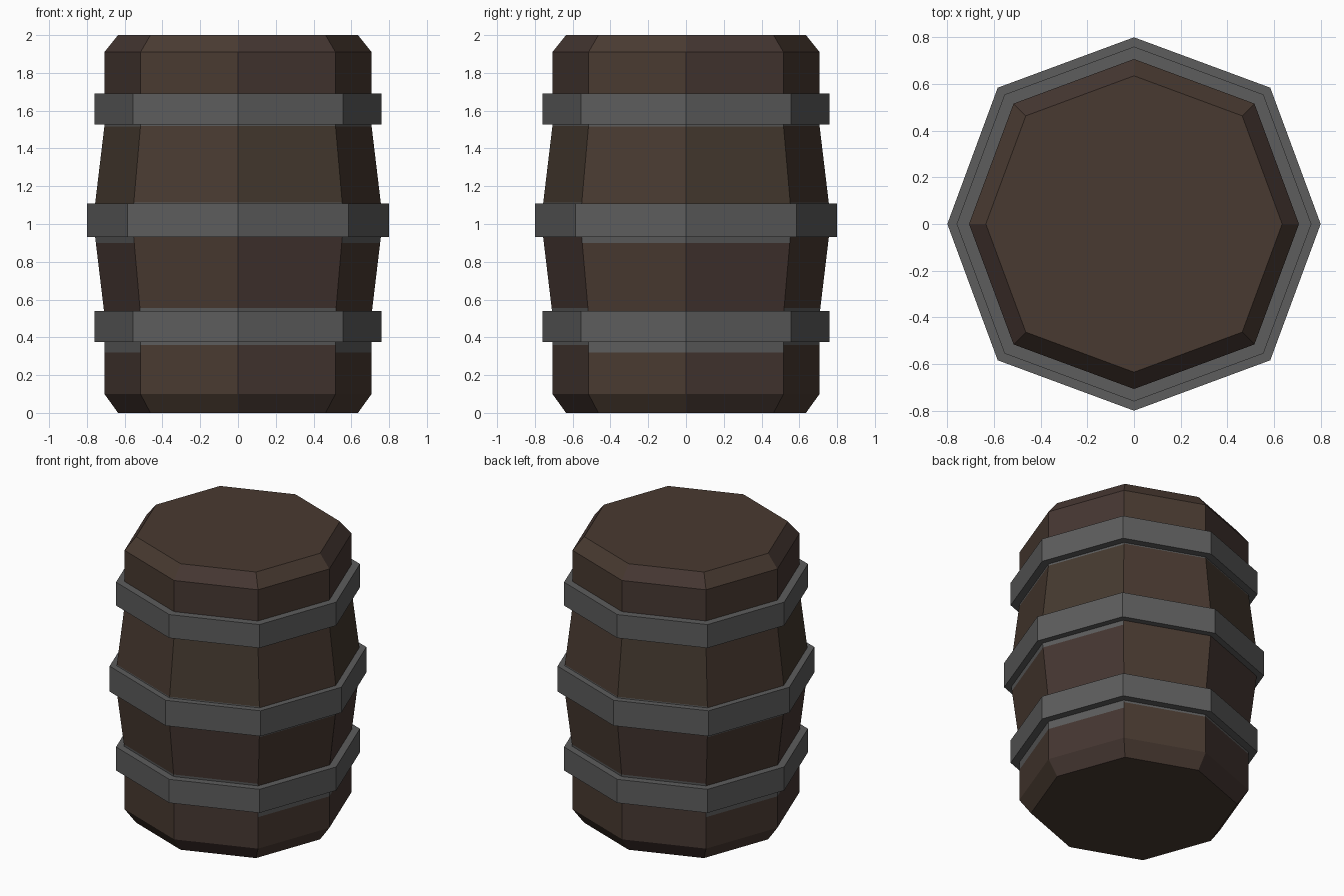
import bpy, bmesh

if "Cube" in bpy.data.objects:
    bpy.data.objects.remove(bpy.data.objects["Cube"])


def material(name, srgb):
    m = bpy.data.materials.new(name)
    lin = [((c / 255 + 0.055) / 1.055) ** 2.4 for c in srgb]
    m.diffuse_color = (*lin, 1)
    m.use_nodes = True
    m.node_tree.nodes["Principled BSDF"].inputs["Base Color"].default_value = m.diffuse_color
    return m


warm = material("warm_wood", (73, 58, 49))
red = material("reddish_wood", (70, 55, 50))
olive = material("olive_wood", (69, 58, 47))
iron = material("iron", (93, 93, 93))

# Slightly uneven octagon: points on the axes and just outside the diagonals
D = 0.73
OCT = [(1, 0), (D, D), (0, 1), (-D, D), (-1, 0), (-D, -D), (0, -1), (D, -D)]


def octagon_lathe(name, profile, mats, closed, pick=None):
    """Sweep (radius, z) points round the octagon, capped or closed into a ring."""
    bm = bmesh.new()
    rings = [[bm.verts.new((x * r, y * r, z)) for x, y in OCT] for r, z in profile]
    pairs = list(zip(rings, rings[1:] + rings[:1]))
    for a, b in pairs if closed else pairs[:-1]:
        for i in range(8):
            j = (i + 1) % 8
            f = bm.faces.new((a[i], a[j], b[j], b[i]))
            if pick:
                f.material_index = pick(i, f.calc_center_median())
    if not closed:
        bm.faces.new(rings[0][::-1])
        bm.faces.new(rings[-1])
    bmesh.ops.recalc_face_normals(bm, faces=bm.faces[:])
    me = bpy.data.meshes.new(name)
    bm.to_mesh(me)
    bm.free()
    for m in mats:
        me.materials.append(m)
    ob = bpy.data.objects.new(name, me)
    bpy.context.collection.objects.link(ob)


# Staves: bulging body, cut where the iron colour shows beside the hoops
def radius(z):
    return max(0.707, 0.767 - 0.12 * abs(z - 1.02))


def stave_colour(i, c):
    side = abs(c.x) > abs(c.y)
    stains = ([(0.32, 0.50), (0.90, 1.09), (1.515, 1.65)] if side
              else [(0.36, 0.555), (0.93, 1.115), (1.52, 1.65)])
    if any(lo < c.z < hi for lo, hi in stains):
        return 3
    if i % 2:
        return 0
    return 2 if 1.02 < c.z < 1.53 else 1


cuts = [0.1, 0.32, 0.36, 0.50, 0.52, 0.555, 0.90, 0.93, 1.02, 1.09, 1.115,
        1.515, 1.52, 1.65, 1.91]
body = [(0.635, 0)] + [(radius(z), z) for z in cuts] + [(0.635, 2)]
octagon_lathe("barrel_body", body, [warm, red, olive, iron], False, stave_colour)

# Iron hoops
for name, r, lo, hi in [("lower_hoop", 0.76, 0.375, 0.54),
                        ("middle_hoop", 0.80, 0.93, 1.108),
                        ("upper_hoop", 0.76, 1.528, 1.692)]:
    octagon_lathe(name, [(r, lo), (r, hi), (0.69, hi), (0.69, lo)], [iron], True)
